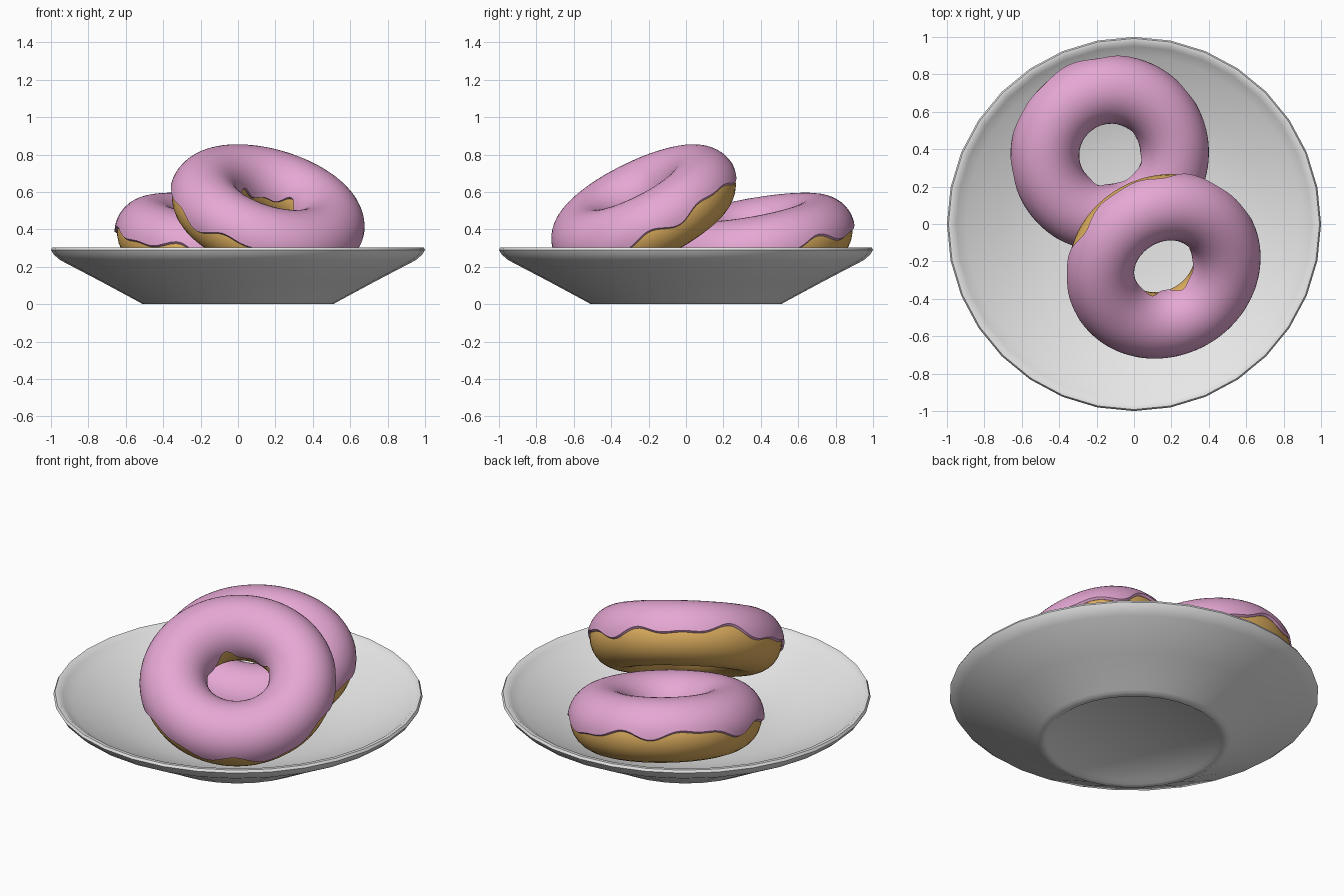
import bpy, bmesh, math
from mathutils import Vector, Matrix

if "Cube" in bpy.data.objects:
    bpy.data.objects.remove(bpy.data.objects["Cube"])

def material(name, rgb):
    m = bpy.data.materials.new(name)
    m.diffuse_color = (*rgb, 1)
    m.use_nodes = True
    m.node_tree.nodes["Principled BSDF"].inputs["Base Color"].default_value = m.diffuse_color
    return m

WHITE = material("plate_white", (0.8, 0.8, 0.8))
DOUGH = material("dough_tan", (0.77, 0.45, 0.12))
ICING = material("icing_pink", (0.79, 0.39, 0.66))

def finish(bm, name, mat, matrix=None, angle=50):
    bmesh.ops.remove_doubles(bm, verts=bm.verts, dist=1e-5)
    bmesh.ops.recalc_face_normals(bm, faces=bm.faces)
    me = bpy.data.meshes.new(name)
    bm.to_mesh(me)
    bm.free()
    me.materials.append(mat)
    ob = bpy.data.objects.new(name, me)
    bpy.context.collection.objects.link(ob)
    if matrix:
        ob.matrix_world = matrix
    bpy.ops.object.select_all(action='DESELECT')
    ob.select_set(True)
    bpy.context.view_layer.objects.active = ob
    bpy.ops.object.shade_smooth_by_angle(angle=math.radians(angle))
    return ob

# sweep a closed tube section (function of the ring angle) around z
def ring(section, nu):
    bm = bmesh.new()
    rows = []
    for i in range(nu):
        u = 2 * math.pi * i / nu
        rows.append([bm.verts.new((r * math.cos(u), r * math.sin(u), z)) for r, z in section(u)])
    for i in range(nu):
        a, b = rows[i], rows[(i + 1) % nu]
        n = len(a)
        for j in range(n):
            k = (j + 1) % n
            bm.faces.new((a[j], b[j], b[k], a[k]))
    return bm

R, R_DOUGH, R_ICING = 0.35, 0.171, 0.184

def dough_section(u):
    return [(R + R_DOUGH * math.cos(v), R_DOUGH * math.sin(v))
            for v in (2 * math.pi * j / 28 for j in range(28))]

# icing shell over the upper half, with a wavy rounded lip on both edges
def icing_section(phase):
    def section(u):
        w = u + phase
        out = 0.05 + 0.11 * math.sin(7 * w) + 0.07 * math.sin(12 * w + 1) + 0.08 * math.sin(3 * w)
        inn = 0.05 + 0.16 * math.sin(4 * w + 2) + 0.10 * math.sin(7 * w)
        a, b = out, math.pi - inn
        pts = []
        n = 22
        mid = (R_ICING + 0.160) / 2
        for j in range(n + 1):
            v = a + (b - a) * j / n
            pts.append((R + R_ICING * math.cos(v), R_ICING * math.sin(v)))
        v = b + 0.05
        pts.append((R + mid * math.cos(v), mid * math.sin(v)))
        for j in range(n + 1):
            v = b + (a - b) * j / n
            pts.append((R + 0.160 * math.cos(v), 0.160 * math.sin(v)))
        v = a - 0.05
        pts.append((R + mid * math.cos(v), mid * math.sin(v)))
        return pts
    return section

def donut(name, centre, normal, phase):
    q = Vector((0, 0, 1)).rotation_difference(Vector(normal).normalized())
    m = Matrix.Translation(centre) @ q.to_matrix().to_4x4()
    finish(ring(dough_section, 64), name + "_dough", DOUGH, m)
    finish(ring(icing_section(phase), 128), name + "_icing", ICING, m)

donut("back_donut", (-0.13, 0.375, 0.335), (0.14, -0.17, 0.975), 0.4)
donut("front_donut", (0.155, -0.22, 0.495), (0.26, -0.43, 0.865), 2.1)

# plate: lathed profile from underside centre, over the rim, to the inside centre
profile = [(0, 0.015), (0.46, 0.015), (0.48, 0.0), (0.51, 0.0), (0.53, 0.012),
           (0.74, 0.125), (0.95, 0.235), (0.985, 0.265), (1.0, 0.29), (0.992, 0.304),
           (0.972, 0.304), (0.95, 0.285), (0.9, 0.257), (0.8, 0.21), (0.7, 0.167),
           (0.6, 0.13), (0.5, 0.103), (0.4, 0.085), (0.25, 0.074), (0, 0.072)]
bm = bmesh.new()
N = 32
cols = [[bm.verts.new((r * math.cos(2 * math.pi * i / N), r * math.sin(2 * math.pi * i / N), z))
         for r, z in profile] for i in range(N)]
for i in range(N):
    a, b = cols[i], cols[(i + 1) % N]
    for j in range(len(profile) - 1):
        if j == 0:
            bm.faces.new((a[0], b[1], a[1]))
        elif j == len(profile) - 2:
            bm.faces.new((a[j], b[j], a[j + 1]))
        else:
            bm.faces.new((a[j], b[j], b[j + 1], a[j + 1]))
finish(bm, "plate", WHITE, angle=60)
